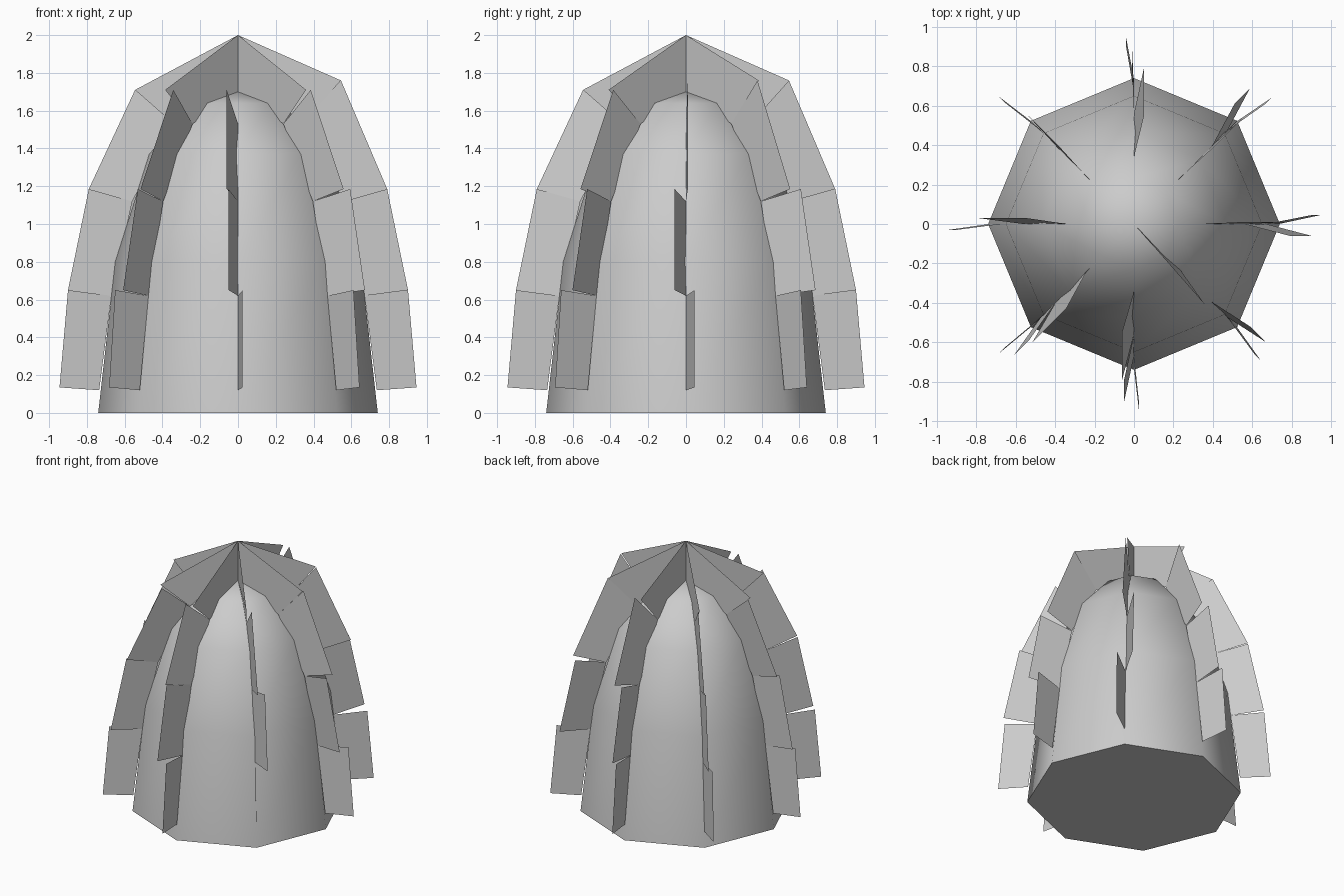
import bpy, bmesh, math
from mathutils import Vector

if "Cube" in bpy.data.objects:
    bpy.data.objects.remove(bpy.data.objects["Cube"])

def make_object(name, bm):
    me = bpy.data.meshes.new(name)
    bm.to_mesh(me)
    bm.free()
    ob = bpy.data.objects.new(name, me)
    bpy.context.collection.objects.link(ob)
    return ob

# Eight-sided domed core, lathed from a profile (radius, height)
bm = bmesh.new()
rings = []
for r, z in [(0.74, 0), (0.65, 0.8), (0.47, 1.37), (0.23, 1.64)]:
    rings.append([bm.verts.new((r * math.cos(k * math.pi / 4), r * math.sin(k * math.pi / 4), z))
                  for k in range(8)])
tip = bm.verts.new((0, 0, 1.70))
for k in range(8):
    n = (k + 1) % 8
    for a, b in zip(rings, rings[1:]):
        bm.faces.new((a[k], a[n], b[n], b[k]))
    bm.faces.new((rings[-1][k], rings[-1][n], tip))
bm.faces.new(rings[0][::-1])
core = make_object("core", bm)
bpy.context.view_layer.objects.active = core
core.select_set(True)
bpy.ops.object.shade_smooth_by_angle(angle=math.radians(60))

# Card joints along the core and along the outer rim (radius, height)
inner = [(0, 1.70), (0.34, 1.53), (0.56, 1.12), (0.67, 0.62), (0.735, 0.12)]
outer = [(0, 2.0), (0.545, 1.735), (0.79, 1.185), (0.9, 0.65), (0.945, 0.135)]

# Sideways swing of the outer edge of each card, top to bottom, per spine
swings = [
    (0, 0.01, -0.06, 0.045), (0, -0.01, 0.07, -0.04),
    (0, -0.05, 0.01, 0.04), (0, -0.01, 0, 0.028),
    (0, -0.03, 0, 0.03), (0, 0.06, 0.04, -0.02),
    (0, -0.06, -0.05, 0.025), (-0.035, 0, 0.05, -0.035),
]

# Eight radial rows of four thin cards
for k, row in enumerate(swings):
    a = k * math.pi / 4
    out = Vector((math.cos(a), math.sin(a), 0))
    side = Vector((-math.sin(a), math.cos(a), 0))
    lift = 0.025 if k in (0, 1, 2) else -0.025
    bm = bmesh.new()
    for i, s in enumerate(row):
        def point(p, t=0, dz=0):
            return bm.verts.new(out * p[0] + side * t + Vector((0, 0, p[1] + dz)))
        top = point(outer[i], s if i else 0, lift if i == 1 else 0)
        low = point(outer[i + 1], s, lift if i == 0 else 0)
        bm.faces.new((point(inner[i]), point(inner[i + 1]), low, top))
    make_object("fin_row_%d" % (k + 1), bm)
